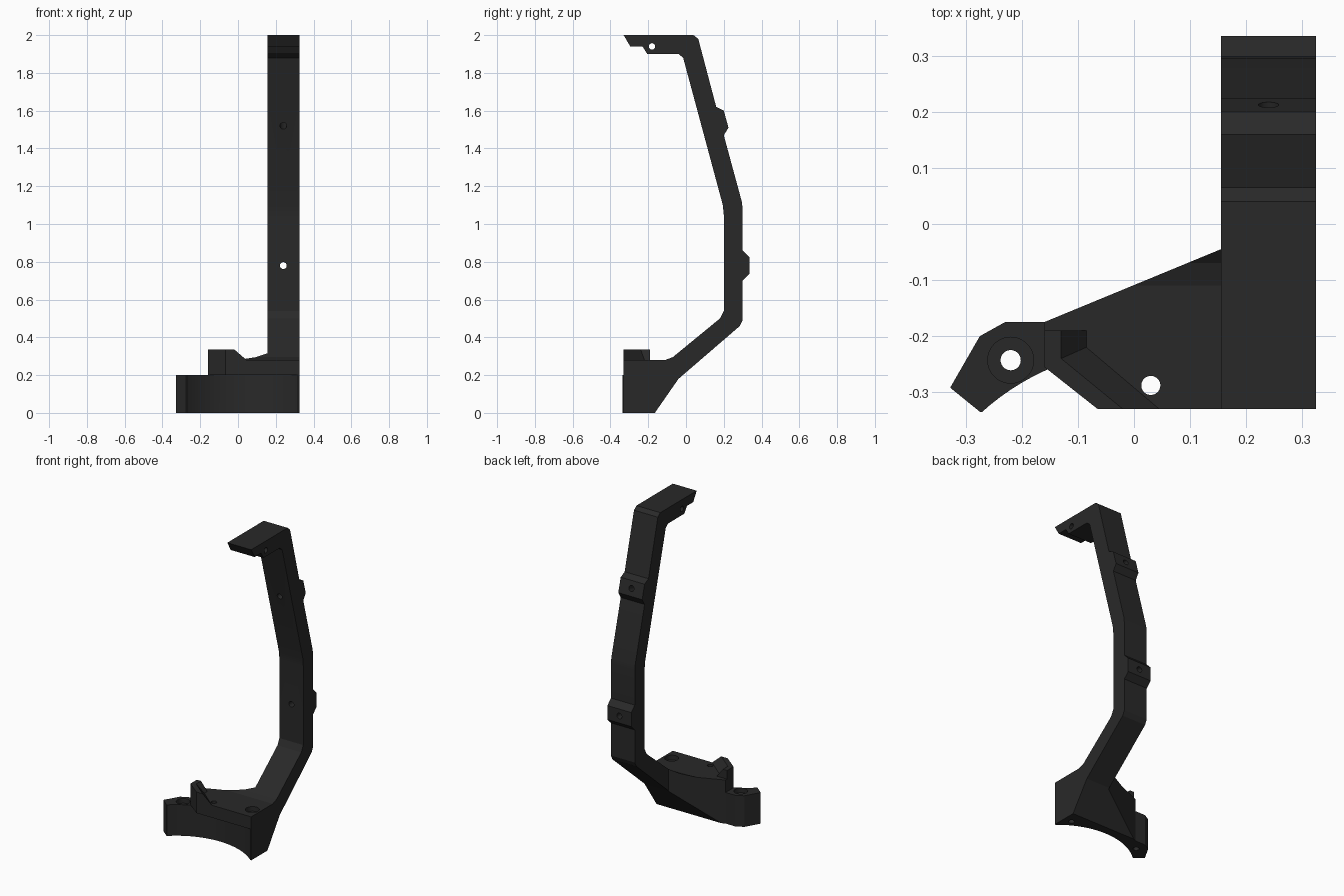
import bpy, bmesh
from math import radians
from mathutils import Vector

if "Cube" in bpy.data.objects:
    bpy.data.objects.remove(bpy.data.objects["Cube"])


def loft(name, bottom, top):
    """Solid between two matching rings of 3D points."""
    bm = bmesh.new()
    a = [bm.verts.new(p) for p in bottom]
    b = [bm.verts.new(p) for p in top]
    bm.faces.new(a)
    bm.faces.new(b)
    for i in range(len(a)):
        j = (i + 1) % len(a)
        bm.faces.new((a[i], a[j], b[j], b[i]))
    bmesh.ops.recalc_face_normals(bm, faces=bm.faces)
    me = bpy.data.meshes.new(name)
    bm.to_mesh(me)
    bm.free()
    ob = bpy.data.objects.new(name, me)
    bpy.context.collection.objects.link(ob)
    return ob


def prism_z(name, pts, z0, z1):
    return loft(name, [(x, y, z0) for x, y in pts], [(x, y, z1) for x, y in pts])


def prism_x(name, pts, x0, x1):
    return loft(name, [(x0, y, z) for y, z in pts], [(x1, y, z) for y, z in pts])


def rod(start, end, radius, sides=48):
    """Cylindrical cutter between two points."""
    s, e = Vector(start), Vector(end)
    bpy.ops.mesh.primitive_cylinder_add(vertices=sides, radius=radius, depth=(e - s).length,
                                        location=(s + e) / 2)
    ob = bpy.context.object
    ob.rotation_euler = (e - s).to_track_quat('Z', 'Y').to_euler()
    ob.hide_render = True
    return ob


def combine(target, other, operation):
    bpy.context.view_layer.update()
    m = target.modifiers.new("bool", 'BOOLEAN')
    m.operation, m.solver, m.object = operation, 'EXACT', other
    bpy.context.view_layer.objects.active = target
    bpy.ops.object.modifier_apply(modifier=m.name)
    bpy.data.objects.remove(other)


# Bent upright arm with hooked top and two rear bosses
arm = prism_x("bracket", [
    (-0.33, 2.0), (0.04, 2.0), (0.065, 1.98), (0.16, 1.62), (0.2, 1.6), (0.225, 1.51),
    (0.2, 1.47), (0.295, 1.12), (0.3, 1.08), (0.3, 0.86), (0.335, 0.825), (0.335, 0.735),
    (0.3, 0.7), (0.3, 0.49), (0.285, 0.46), (-0.04, 0.18), (-0.165, 0), (-0.33, 0),
    (-0.33, 0.28), (-0.11, 0.28), (-0.07, 0.295), (0.18, 0.5), (0.2, 0.54), (0.2, 1.05),
    (0.195, 1.1), (-0.015, 1.88), (-0.04, 1.9), (-0.205, 1.9), (-0.23, 1.94), (-0.295, 1.94),
], 0.155, 0.325)

# Base web, trimmed to the arm's lower side profile
web = prism_z("base_web", [(-0.16, -0.175), (0.155, -0.045), (0.2, -0.045), (0.2, -0.33),
                           (-0.065, -0.33), (-0.16, -0.255)], 0, 0.6)
trim = prism_x("trim", [(-0.5, 0), (-0.165, 0), (-0.04, 0.18), (0.285, 0.46), (0.18, 0.5),
                        (-0.07, 0.295), (-0.11, 0.28), (-0.5, 0.28)], -0.6, 0.6)
combine(web, trim, 'INTERSECT')

# Low mounting foot
foot = prism_z("foot", [(-0.328, -0.292), (-0.275, -0.2), (-0.23, -0.175), (-0.16, -0.175),
                        (-0.1, -0.175), (-0.1, -0.335), (-0.275, -0.335)], 0, 0.2)

# Raised stop with sloping inner side
low = [(-0.16, -0.19), (-0.085, -0.19), (-0.085, -0.22), (0.045, -0.33),
       (-0.065, -0.33), (-0.16, -0.255)]
high = [(-0.16, -0.19), (-0.13, -0.19), (-0.13, -0.24), (-0.02, -0.33),
        (-0.065, -0.33), (-0.16, -0.255)]
stop = loft("stop", [(x, y, 0.28) for x, y in low], [(x, y, 0.336) for x, y in high])

for part in (web, foot, stop):
    combine(arm, part, 'UNION')

# Concave front under the base shelf
combine(arm, rod((0.027, -0.667, -0.1), (0.027, -0.667, 0.2), 0.446, 128), 'DIFFERENCE')

# Counterbored mounting holes and shelf hole
for x, y, z in ((-0.22, -0.243, 0.2), (0.272, -0.243, 0.28)):
    combine(arm, rod((x, y, -0.1), (x, y, z + 0.05), 0.018), 'DIFFERENCE')
    combine(arm, rod((x, y, z - 0.03), (x, y, z + 0.05), 0.041), 'DIFFERENCE')
combine(arm, rod((0.03, -0.288, 0.1), (0.03, -0.288, 0.4), 0.017), 'DIFFERENCE')

# Holes through the bosses and the hooked top
combine(arm, rod((0.24, 0.1, 0.78), (0.24, 0.45, 0.78), 0.018), 'DIFFERENCE')
combine(arm, rod((0.24, 0.02, 1.503), (0.24, 0.33, 1.586), 0.018), 'DIFFERENCE')
combine(arm, rod((0.1, -0.18, 1.94), (0.4, -0.18, 1.94), 0.017), 'DIFFERENCE')

# Dark plastic finish
mat = bpy.data.materials.new("dark_plastic")
mat.diffuse_color = (0.022, 0.022, 0.022, 1)
mat.use_nodes = True
mat.node_tree.nodes["Principled BSDF"].inputs["Base Color"].default_value = mat.diffuse_color
arm.data.materials.clear()
arm.data.materials.append(mat)
bpy.ops.object.select_all(action='DESELECT')
arm.select_set(True)
bpy.context.view_layer.objects.active = arm
bpy.ops.object.shade_smooth_by_angle(angle=radians(10))
